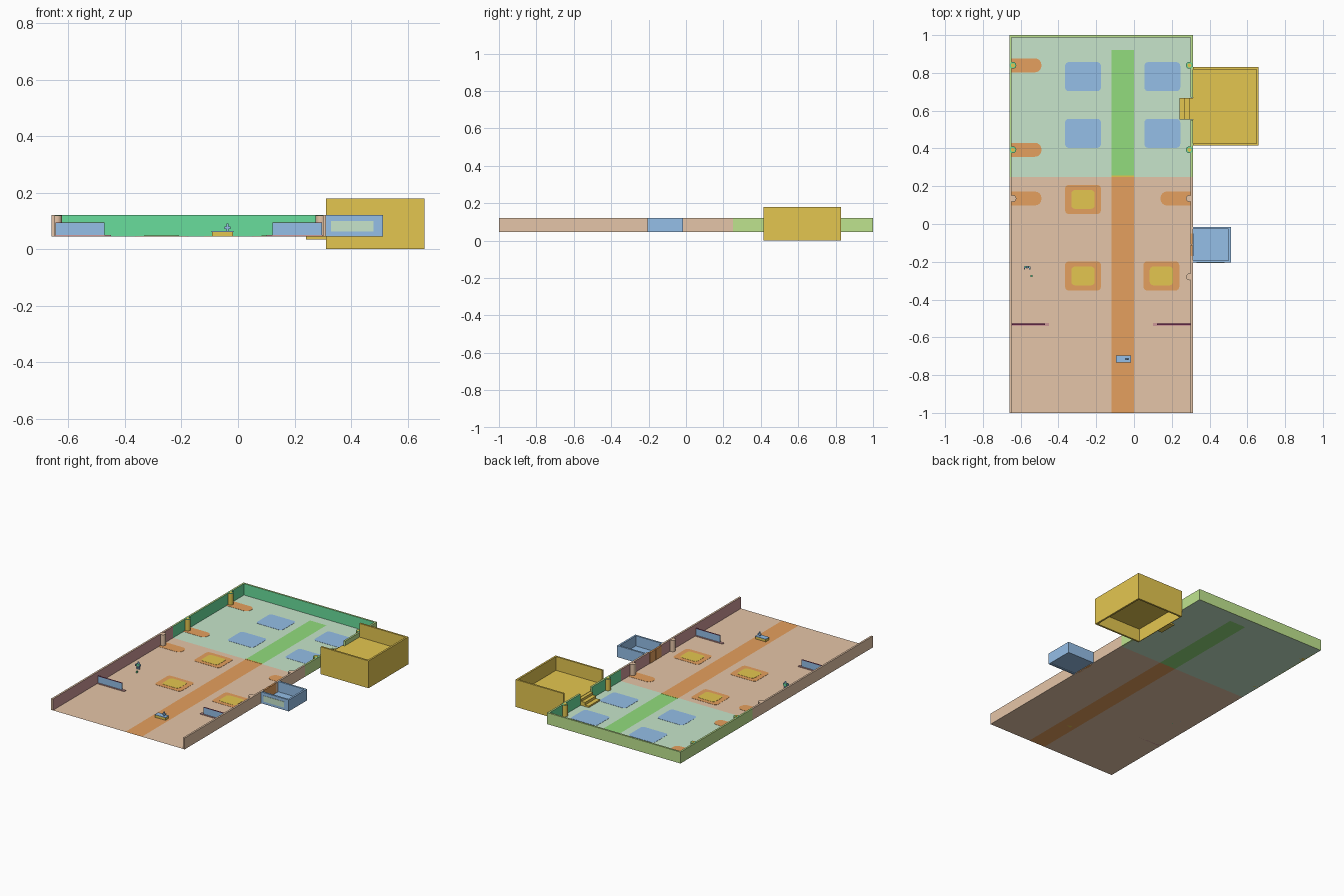
import bpy, bmesh, math
from mathutils import Vector

if "Cube" in bpy.data.objects:
    bpy.data.objects.remove(bpy.data.objects["Cube"])


def lin(c):
    c /= 255
    return c / 12.92 if c <= 0.04045 else ((c + 0.055) / 1.055) ** 2.4


def material(name, r, g, b):
    m = bpy.data.materials.new(name)
    m.diffuse_color = (lin(r), lin(g), lin(b), 1)
    m.use_nodes = True
    m.node_tree.nodes["Principled BSDF"].inputs["Base Color"].default_value = m.diffuse_color
    return m


TAN = material("tan", 229, 197, 168)
PALE = material("pale_green", 199, 229, 203)
ORANGE = material("orange", 229, 160, 94)
LEAF = material("leaf_green", 146, 220, 125)
BLUE = material("blue", 149, 191, 232)
YELLOW = material("yellow", 228, 198, 80)
EMERALD = material("emerald", 105, 222, 156)
MAUVE = material("mauve", 205, 152, 152)
LIME = material("lime_green", 191, 228, 143)
PLUM = material("plum", 145, 62, 105)

F = 0.045      # floor height
T = 0.12       # wall top
XL, XR = -0.66, 0.312
W = 0.012      # wall thickness


def finish(name, bm, *mats):
    me = bpy.data.meshes.new(name)
    bm.to_mesh(me)
    bm.free()
    for m in mats:
        me.materials.append(m)
    ob = bpy.data.objects.new(name, me)
    bpy.context.collection.objects.link(ob)
    return ob


def box(name, x0, x1, y0, y1, z0, z1, mat, inner=None, inward=None):
    """Box; faces looking along `inward` take the inner colour."""
    bm = bmesh.new()
    bmesh.ops.create_cube(bm, size=1)
    for v in bm.verts:
        v.co = Vector(((x0 + x1) / 2 + v.co.x * (x1 - x0),
                       (y0 + y1) / 2 + v.co.y * (y1 - y0),
                       (z0 + z1) / 2 + v.co.z * (z1 - z0)))
    bm.normal_update()
    if inner:
        for f in bm.faces:
            f.material_index = int(f.normal.dot(Vector(inward)) > 0.9)
        return finish(name, bm, mat, inner)
    return finish(name, bm, mat)


def mat_plate(name, x0, x1, y0, y1, mat, z1, r=0.02, round_left=True, round_right=True):
    """Thin floor plate with rounded ends."""
    bm = bmesh.new()
    pts = []
    for cx, cy, a, on in ((x1, y1, 0, round_right), (x0, y1, 90, round_left),
                          (x0, y0, 180, round_left), (x1, y0, 270, round_right)):
        if not on:
            pts.append((cx, cy))
            continue
        ox = cx - r if cx == x1 else cx + r
        oy = cy - r if cy == y1 else cy + r
        for i in range(5):
            t = math.radians(a + i * 22.5)
            pts.append((ox + r * math.cos(t), oy + r * math.sin(t)))
    top = bm.faces.new([bm.verts.new((x, y, z1)) for x, y in pts])
    ext = bmesh.ops.extrude_face_region(bm, geom=[top])
    for v in ext["geom"]:
        if isinstance(v, bmesh.types.BMVert):
            v.co.z = F + 0.0003
    bmesh.ops.recalc_face_normals(bm, faces=bm.faces)
    return finish(name, bm, mat)


def cylinder(name, x, y, z0, z1, r1, r2, mat, seg=16):
    bm = bmesh.new()
    bmesh.ops.create_cone(bm, cap_ends=True, segments=seg, radius1=r1, radius2=r2, depth=z1 - z0)
    bmesh.ops.translate(bm, vec=(x, y, (z0 + z1) / 2), verts=bm.verts)
    ob = finish(name, bm, mat)
    for p in ob.data.polygons:
        p.use_smooth = abs(p.normal.z) < 0.9
    return ob


# floor sheet, split into the two halves and the centre stripe
bm = bmesh.new()
xs, ys = (XL, -0.12, 0.0, XR), (-1, 0.25, 0.92, 1)
grid = [[bm.verts.new((x, y, F)) for y in ys] for x in xs]
for i in range(3):
    for j in range(3):
        f = bm.faces.new((grid[i][j], grid[i + 1][j], grid[i + 1][j + 1], grid[i][j + 1]))
        f.material_index = (2 if j == 0 else 3 if j == 1 else 1) if i == 1 else int(j > 0)
finish("floor", bm, TAN, PALE, ORANGE, LEAF)
box("stripe_divider", -0.12, 0, 0.25, 0.258, F + 0.0003, F + 0.0015, YELLOW)

# outer walls: tan in front, green behind, inner faces in a second colour
box("left_wall_front", XL, XL + W, -1, 0.25, F, T, TAN, MAUVE, (1, 0, 0))
box("left_wall_back", XL, XL + W, 0.25, 1, F, T, LIME, EMERALD, (1, 0, 0))
box("back_wall", XL + W, XR - W, 1 - W, 1, F, T, LIME, EMERALD, (0, -1, 0))
box("back_wall_corner", XR - W, XR, 1 - W, 1, F, T, LIME)
for k, (a, b) in enumerate(((-1, -0.17), (-0.05, 0.25))):
    box(f"right_wall_front_{k}", XR - W, XR, a, b, F, T, TAN, MAUVE, (-1, 0, 0))
for k, (a, b) in enumerate(((0.25, 0.55), (0.67, 1 - W))):
    box(f"right_wall_back_{k}", XR - W, XR, a, b, F, T, LIME, EMERALD, (-1, 0, 0))

# double door into the small room
for k, y in enumerate((-0.17, -0.108)):
    box(f"door_leaf_{k}", XR - 0.014, XR - 0.002, y, y + 0.058, F, T - 0.004, ORANGE)

# small blue room
X2, Y1, Y2 = 0.513, -0.205, -0.015
box("small_room_floor", XR, X2 - W, Y1 + W, Y2 - W, F + 0.004, F + 0.008, BLUE)
box("small_room_front", XR, X2, Y1, Y1 + W, F, T, BLUE)
box("small_room_back", XR, X2, Y2 - W, Y2, F, T, BLUE)
box("small_room_side", X2 - W, X2, Y1 + W, Y2 - W, F, T, BLUE)
box("small_room_window", 0.33, 0.48, Y1 - 0.002, Y1, 0.062, 0.1, PALE)

# tall yellow room, raised floor, open underneath
X2, Y1, Y2, H = 0.66, 0.415, 0.83, 0.18
box("large_room_floor", XR, X2 - W, Y1 + W, Y2 - W, 0.086, 0.09, YELLOW)
box("large_room_front", XR, X2, Y1, Y1 + W, 0, H, YELLOW)
box("large_room_back", XR, X2, Y2 - W, Y2, 0, H, YELLOW)
box("large_room_side", X2 - W, X2, Y1 + W, Y2 - W, 0, H, YELLOW)
box("large_room_sill", XR, XR + 0.004, Y1 + W, Y2 - W, 0, 0.086, YELLOW)

# steps up to the yellow room
for k, (x, z) in enumerate(((0.24, 0.055), (0.268, 0.072), (0.292, 0.088))):
    box(f"step_{k}", x, XR + 0.004, 0.552, 0.668, 0.035, z, YELLOW)

# rugs
for x in (-0.27, 0.15):
    for y in (0.78, 0.48):
        mat_plate("blue_rug", x - 0.095, x + 0.095, y - 0.077, y + 0.077, BLUE, F + 0.0015)
for x, y in ((-0.27, 0.13), (-0.27, -0.275), (0.145, -0.275)):
    mat_plate("orange_rug", x - 0.095, x + 0.095, y - 0.077, y + 0.077, ORANGE, F + 0.0015)
    mat_plate("rug_centre", x - 0.062, x + 0.062, y - 0.05, y + 0.05, YELLOW, F + 0.0025)

# orange runners at the pillars
for y in (0.84, 0.393, 0.135):
    mat_plate("left_runner", XL + W, -0.49, y - 0.037, y + 0.037, ORANGE, F + 0.0015, 0.034, False, True)
mat_plate("right_runner", 0.14, XR - W, 0.098, 0.172, ORANGE, F + 0.0015, 0.034, True, False)

# pillars half sunk into the walls
for x, rows in ((XL + 0.019, (0.84, 0.393, 0.135)), (XR - 0.019, (0.84, 0.393, 0.135, -0.28))):
    for y in rows:
        green = y > 0.25
        cylinder("pillar", x, y, F, T - 0.001, 0.018, 0.018, YELLOW if green else TAN)
        if green:
            cylinder("pillar_cap", x, y, T - 0.001, T + 0.0005, 0.018, 0.018, EMERALD)
            cylinder("pillar_core", x, y, T + 0.0005, T + 0.0015, 0.011, 0.011, YELLOW)

# barriers
for a, b, c, d in ((-0.648, -0.45, -0.646, -0.472), (0.1, 0.3, 0.122, 0.298)):
    box("barrier_base", a, b, -0.54, -0.523, F, F + 0.005, MAUVE)
    box("barrier_panel", c, d, -0.535, -0.528, F + 0.005, 0.093, BLUE)
    box("barrier_trim", c, d, -0.535, -0.528, 0.093, 0.0945, PLUM)

# low desk with a small ornament
box("desk", -0.092, -0.018, -0.73, -0.698, F, 0.061, YELLOW)
box("desk_top", -0.094, -0.016, -0.732, -0.696, 0.061, 0.064, BLUE)
box("ornament_stem", -0.04, -0.034, -0.718, -0.71, 0.064, 0.074, BLUE)
box("ornament_screen", -0.048, -0.026, -0.719, -0.709, 0.072, 0.08, BLUE)
box("ornament_top", -0.041, -0.033, -0.718, -0.71, 0.08, 0.09, BLUE)

# small standing figure
fx, fy = -0.566, -0.228
for s in (-1, 1):
    box("figure_leg", fx + s * 0.006 - 0.004, fx + s * 0.006 + 0.004, fy - 0.004, fy + 0.004, F, 0.062, BLUE)
    box("figure_arm", fx + s * 0.014 - 0.003, fx + s * 0.014 + 0.003, fy - 0.012, fy + 0.003, 0.066, 0.077, BLUE)
box("figure_body", fx - 0.011, fx + 0.011, fy - 0.006, fy + 0.006, 0.062, 0.079, EMERALD)
cylinder("figure_head", fx, fy, 0.079, 0.09, 0.007, 0.006, BLUE, 10)
box("figure_companion", -0.548, -0.538, -0.28, -0.27, F, 0.055, EMERALD)
